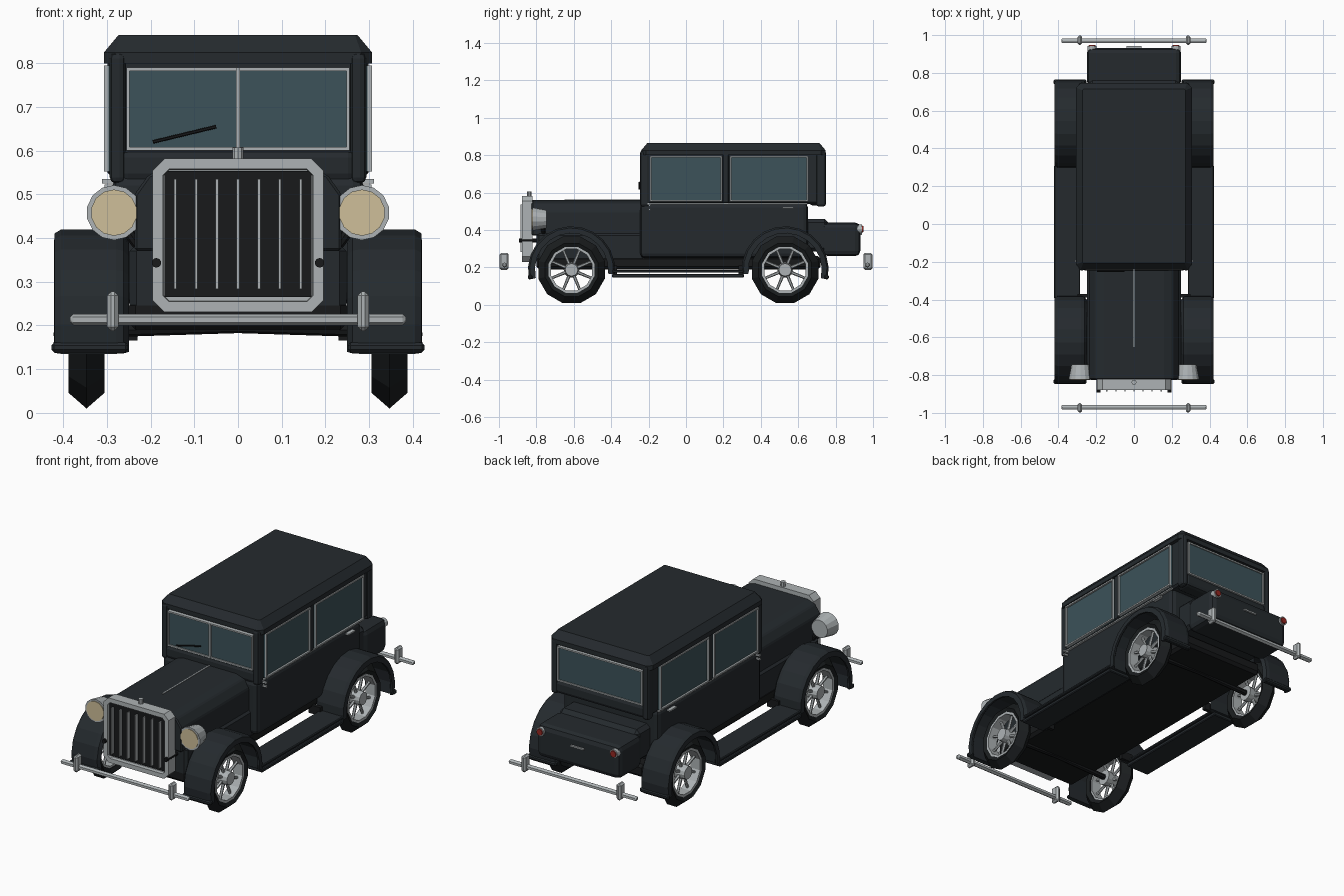
import bpy, bmesh, math
from mathutils import Matrix, Vector

if "Cube" in bpy.data.objects:
    bpy.data.objects.remove(bpy.data.objects["Cube"])


def material(name, r, g, b):
    m = bpy.data.materials.new(name)
    m.diffuse_color = (r, g, b, 1)
    m.use_nodes = True
    m.node_tree.nodes["Principled BSDF"].inputs["Base Color"].default_value = m.diffuse_color
    return m


BODY = material("dark_paint", .018, .023, .027)
BLACK = material("black", .009, .010, .011)
TYRE = material("rubber", .010, .012, .013)
CHROME = material("chrome", .42, .45, .46)
GLASS = material("glass", .045, .085, .10)
LENS = material("lens", .62, .52, .32)
RED = material("red_lens", .30, .02, .015)


def finish(bm, name, mat, bevel=0, segs=1, mirror=False):
    bmesh.ops.recalc_face_normals(bm, faces=bm.faces[:])
    me = bpy.data.meshes.new(name)
    bm.to_mesh(me)
    bm.free()
    ob = bpy.data.objects.new(name, me)
    bpy.context.collection.objects.link(ob)
    me.materials.append(mat)
    if bevel:
        b = ob.modifiers.new("bevel", 'BEVEL')
        b.width, b.segments = bevel, segs
    if mirror:
        m = ob.modifiers.new("mirror", 'MIRROR')
        m.use_axis = (True, False, False)
    return ob


def boxes(name, ranges, mat, bevel=0, segs=1, mirror=False):
    bm = bmesh.new()
    for x0, x1, y0, y1, z0, z1 in ranges:
        m = Matrix.Translation(((x0 + x1) / 2, (y0 + y1) / 2, (z0 + z1) / 2)) \
            @ Matrix.Diagonal((x1 - x0, y1 - y0, z1 - z0, 1))
        bmesh.ops.create_cube(bm, size=1, matrix=m)
    return finish(bm, name, mat, bevel, segs, mirror)


def prism(pts, a, b, axis):
    """Outline extruded along an axis; returns the bmesh and the cap at b."""
    put = {'x': lambda p, t: (t, p[0], p[1]), 'y': lambda p, t: (p[0], t, p[1]),
           'z': lambda p, t: (p[0], p[1], t)}[axis]
    bm = bmesh.new()
    A = [bm.verts.new(put(p, a)) for p in pts]
    B = [bm.verts.new(put(p, b)) for p in pts]
    n = len(pts)
    for i in range(n):
        bm.faces.new((A[i], A[(i + 1) % n], B[(i + 1) % n], B[i]))
    bm.faces.new(A)
    cap = bm.faces.new(B)
    bmesh.ops.recalc_face_normals(bm, faces=bm.faces[:])
    return bm, cap


def octagon(x0, x1, y0, y1, c):
    return [(x0 + c, y0), (x1 - c, y0), (x1, y0 + c), (x1, y1 - c),
            (x1 - c, y1), (x0 + c, y1), (x0, y1 - c), (x0, y0 + c)]


def sweep(name, section, cy, cz, a0, a1, n, mat):
    """Closed (radius, x) section swept about an axle along x, mirrored."""
    bm = bmesh.new()
    full = a1 - a0 == 360
    rings = []
    for i in range(n if full else n + 1):
        a = math.radians(a0 + (a1 - a0) * i / n)
        rings.append([bm.verts.new((x, cy + r * math.cos(a), cz + r * math.sin(a)))
                      for r, x in section])
    k = len(section)
    for i in range(n):
        p, q = rings[i], rings[(i + 1) % len(rings)]
        for j in range(k):
            bm.faces.new((p[j], p[(j + 1) % k], q[(j + 1) % k], q[j]))
    if not full:
        bm.faces.new(rings[0])
        bm.faces.new(rings[-1])
    return finish(bm, name, mat, mirror=True)


def rod(name, a, b, r1, r2, n, mat, mirror=False):
    a, b = Vector(a), Vector(b)
    d = b - a
    bm = bmesh.new()
    m = Matrix.Translation((a + b) / 2) @ d.to_track_quat('Z', 'Y').to_matrix().to_4x4()
    bmesh.ops.create_cone(bm, cap_ends=True, segments=n, radius1=r1, radius2=r2,
                          depth=d.length, matrix=m)
    return finish(bm, name, mat, mirror=mirror)


# Wheels and fenders
WZ = .187
for tag, cy, a0, a1 in (("front", -.612, -6, 193), ("rear", .53, -13, 186)):
    sweep(tag + "_tyre", [(.125, .318), (.147, .306), (.184, .347), (.147, .388), (.125, .376)],
          cy, WZ, 15, 375, 12, TYRE)
    sweep(tag + "_rim", [(.114, .322), (.127, .322), (.127, .379), (.114, .379)],
          cy, WZ, 15, 375, 12, CHROME)
    rod(tag + "_hub", (.31, cy, WZ), (.385, cy, WZ), .042, .034, 12, CHROME, True)
    rod(tag + "_axle", (0, cy, WZ + .01), (.32, cy, WZ), .015, .015, 8, BLACK, True)
    for i in range(8):
        a = math.radians(i * 45 + 22.5)
        c, s = math.cos(a), math.sin(a)
        rod(tag + "_spoke", (.35, cy + .03 * c, WZ + .03 * s),
            (.35, cy + .118 * c, WZ + .118 * s), .009, .007, 6, CHROME, True)
    sweep(tag + "_fender", [(.212, .25), (.229, .262), (.233, .28), (.233, .405), (.224, .42),
                            (.196, .422), (.196, .412), (.212, .40), (.212, .27)],
          cy, WZ, a0, a1, 12, BODY)
    y = cy + (-.222 if cy < 0 else .222)
    boxes(tag + "_fender_bead", [(.252, .427, y - .012, y + .012, .138, .160)], BODY, .006, 1, True)

# Running boards
boxes("running_board", [(.285, .423, -.395, .31, .145, .165),
                        (.285, .423, -.395, .31, .172, .187)], BODY, .004, 1, True)
boxes("board_bracket", [(.23, .30, y - .01, y + .01, .165, .21) for y in (-.38, .29)],
      BLACK, 0, 1, True)

# Chassis, cabin and trunk
boxes("chassis", [(-.25, .25, -.80, .72, .19, .26)], BLACK, .015)
boxes("front_apron", [(-.248, .248, -.80, -.22, .2, .385)], BODY, .015)
boxes("cabin_lower", [(-.288, .288, -.245, .652, .25, .545)], BODY, .025, 2)
boxes("cabin_upper", [(-.287, .287, -.222, .728, .54, .81)], BODY, .01)
boxes("windscreen_cowl", [(-.27, .27, -.245, -.17, .53, .602)], BODY, .018, 2)
boxes("rear_window_cowl", [(-.27, .27, .66, .745, .53, .602)], BODY, .018, 2)
boxes("corner_pillars", [(.258, .294, y0, y0 + .052, .525, .825) for y0 in (-.246, .696)],
      BODY, .014, 2, True)
boxes("door_pillar", [(.27, .299, .195, .23, .545, .82)], BODY, .005, 1, True)
boxes("trunk_base", [(-.24, .24, .62, .76, .285, .46)], BODY, .02)
boxes("trunk", [(-.25, .25, .73, .932, .26, .44)], BODY, .028, 2)

# Roof
bm, cap = prism(octagon(-.307, .307, -.24, .747, .025), .80, .825, 'z')
bmesh.ops.inset_region(bm, faces=[cap], thickness=.036)
bmesh.ops.translate(bm, verts=cap.verts[:], vec=(0, 0, .04))
finish(bm, "roof", BODY)

# Windows with thin bright frames
T = .008
for name, y0, y1 in (("front_side", -.192, .192), ("rear_side", .234, .652)):
    z0, z1 = .552, .795
    boxes(name + "_window", [(.28, .297, y0, y1, z0, z1)], GLASS, 0, 1, True)
    boxes(name + "_frame", [(.29, .307, y0, y0 + T, z0, z1), (.29, .307, y1 - T, y1, z0, z1),
                            (.29, .307, y0, y1, z0, z0 + T), (.29, .307, y0, y1, z1 - T, z1)],
          CHROME, 0, 1, True)
for name, y0, y1 in (("windscreen", -.243, -.21), ("rear_window", .715, .746)):
    z0, z1 = .60, .79
    boxes(name, [(-.25, .25, y0 + .006, y1 - .006, z0, z1)], GLASS)
    boxes(name + "_frame", [(-.256, -.248, y0, y1, z0, z1), (.248, .256, y0, y1, z0, z1),
                            (-.256, .256, y0, y1, z1 - T, z1), (-.256, .256, y0, y1, z0, z0 + T)],
          CHROME)
boxes("windscreen_divider", [(-.005, .005, -.247, -.22, .60, .79)], CHROME)
rod("wiper", (-.195, -.25, .62), (-.05, -.25, .655), .004, .004, 6, BLACK)
boxes("waist_trim", [(.28, .293, -.21, .65, .537, .544)], CHROME, 0, 1, True)
boxes("door_handles", [(.285, .306, .515, .575, .515, .523)], CHROME, 0, 1, True)
boxes("door_hinges", [(.285, .312, -.20, -.19, z, z + .01) for z in (.505, .525)],
      CHROME, 0, 1, True)

# Hood
half = [(.237, .37), (.237, .50), (.205, .545), (.16, .56)]
bm, cap = prism(half + [(-x, z) for x, z in reversed(half)], -.825, -.22, 'y')
finish(bm, "hood", BODY, .006)
boxes("hood_seam", [(-.003, .003, -.65, -.24, .555, .563)], CHROME)

# Radiator shell with recessed grille
bm, cap = prism(octagon(-.196, .196, .23, .582, .028), -.82, -.878, 'y')
bmesh.ops.inset_region(bm, faces=[cap], thickness=.026)
bmesh.ops.inset_region(bm, faces=[cap], thickness=.002)
bmesh.ops.translate(bm, verts=cap.verts[:], vec=(0, .02, 0))
finish(bm, "radiator_shell", CHROME)
boxes("grille_panel", [(-.168, .168, -.868, -.84, .265, .553)], BLACK)
boxes("grille_bars", [(i * .048 - .003, i * .048 + .003, -.886, -.865, .283, .535)
                      for i in range(-3, 4)], CHROME)
rod("radiator_cap", (0, -.838, .575), (0, -.838, .607), .013, .013, 10, CHROME)
rod("lamp_bar_end", (.187, -.892, .343), (.187, -.80, .343), .011, .011, 10, BLACK, True)

# Headlights
rod("headlight", (.284, -.745, .458), (.284, -.822, .458), .048, .063, 14, CHROME, True)
rod("headlight_lens", (.284, -.80, .458), (.284, -.826, .458), .053, .053, 14, LENS, True)
rod("headlight_bracket", (.284, -.77, .458), (.22, -.76, .37), .012, .012, 8, BLACK, True)

# Bumpers with upright guards
for tag, s in (("front", -1), ("rear", 1)):
    bm, cap = prism([(s * .970 + y, .213 + z) for y, z in
                     ((-.017, 0), (-.009, .013), (.009, .013), (.017, 0), (.009, -.013), (-.009, -.013))],
                    -.385, .385, 'x')
    finish(bm, tag + "_bumper", CHROME, .008)
    boxes(tag + "_bumper_guard", [(.274, .300, s * .973 - .025, s * .973 + .025, .187, .277)],
          CHROME, .009, 1, True)

# Tail lights and trunk handle
rod("tail_light_base", (.222, .91, .405), (.222, .942, .405), .024, .024, 12, CHROME, True)
rod("tail_light_lens", (.222, .93, .405), (.222, .948, .405), .020, .017, 12, RED, True)
boxes("trunk_handle", [(-.04, .04, .925, .942, .374, .382)], CHROME)
